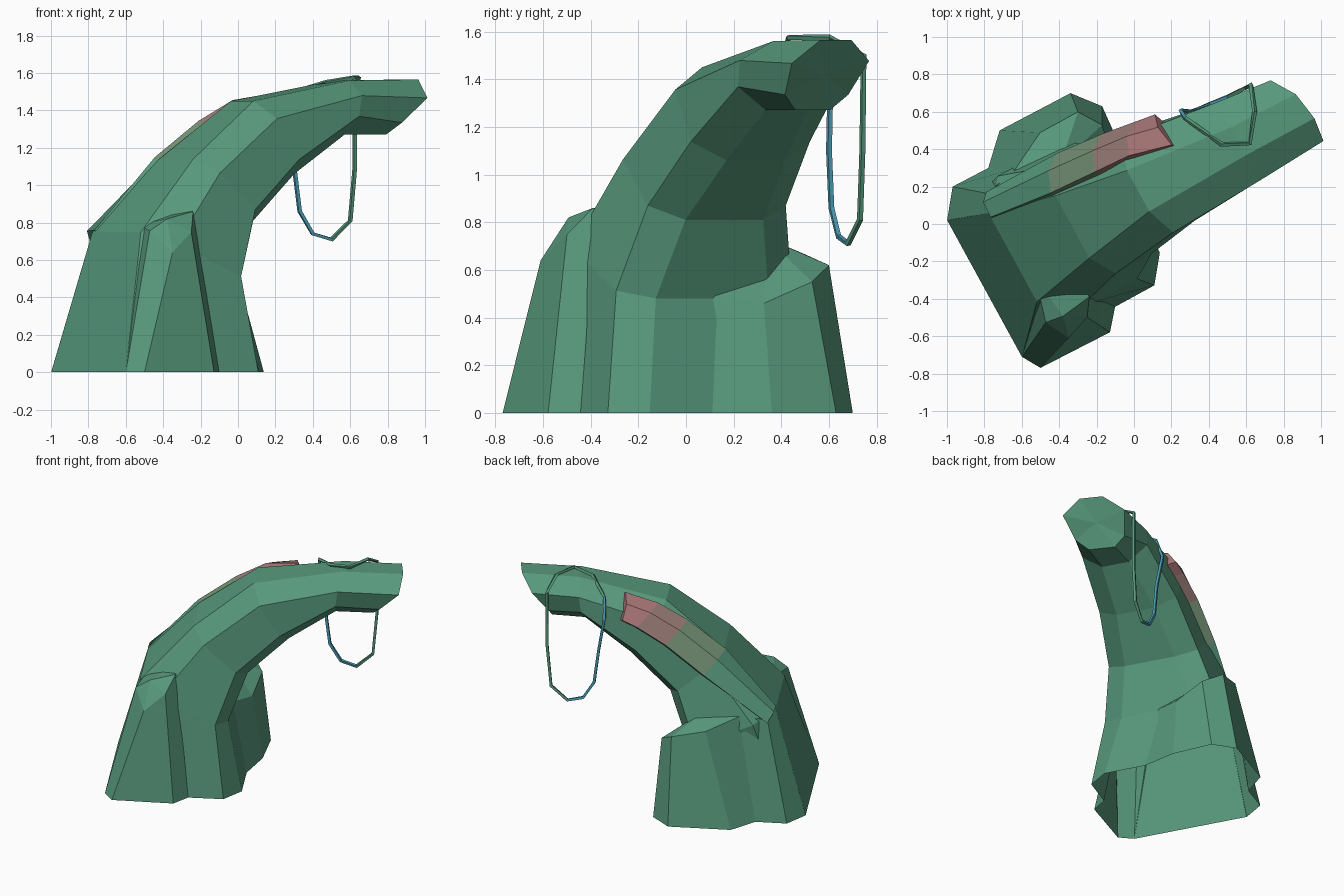
import bpy, bmesh, math
from mathutils import Vector

if "Cube" in bpy.data.objects:
    bpy.data.objects.remove(bpy.data.objects["Cube"])


def material(name, rgb):
    m = bpy.data.materials.new(name)
    m.diffuse_color = (*rgb, 1)
    m.use_nodes = True
    m.node_tree.nodes["Principled BSDF"].inputs["Base Color"].default_value = m.diffuse_color
    return m


GREEN = material("moss green", (0.095, 0.315, 0.2))
OLIVE = material("faded olive", (0.17, 0.27, 0.17))
ROSE = material("dusty rose", (0.30, 0.19, 0.175))
PINK = material("deep rose", (0.37, 0.17, 0.175))
BLUE = material("rope blue", (0.07, 0.33, 0.45))

# The arch leans along a slanted axis: u runs along the lean, v across it
DX, DY = 0.877, 0.48


def world(u, v, z):
    return Vector((u * DX - v * DY, u * DY + v * DX, z))


def loft(name, rings, mats, rule=None, closed=False, peak=None):
    """Skin a list of equal rings; ends capped flat, far end may be peaked."""
    bm = bmesh.new()
    rows = [[bm.verts.new(p) for p in r] for r in rings]
    n = len(rows[0])
    for i in range(len(rows) if closed else len(rows) - 1):
        a, b = rows[i], rows[(i + 1) % len(rows)]
        for j in range(n):
            k = (j + 1) % n
            f = bm.faces.new((a[j], a[k], b[k], b[j]))
            if rule:
                f.material_index = rule(i, f.calc_center_median())
    if not closed:
        bm.faces.new(rows[0])
    if peak:
        top = bm.verts.new(peak)
        for j in range(n):
            bm.faces.new((rows[-1][j], rows[-1][(j + 1) % n], top))
    elif not closed:
        bm.faces.new(rows[-1]).material_index = len(mats) - 1
    bmesh.ops.recalc_face_normals(bm, faces=bm.faces)
    me = bpy.data.meshes.new(name)
    bm.to_mesh(me)
    bm.free()
    for m in mats:
        me.materials.append(m)
    ob = bpy.data.objects.new(name, me)
    bpy.context.collection.objects.link(ob)
    return ob


# Main arch: eight-sided rings from outer edge (uo, zo) to inner edge (ui, zi),
# centre v, half widths outer / flank / inner, flank fractions, skew
def arch_ring(uo, zo, ui, zi, vc, ho, hf, hi, f0, f1, skew):
    pts = [(0, -ho), (f0, -hf), (f1, -hf), (1, -hi), (1, hi), (f1, hf), (f0, hf), (0, ho)]
    return [world(uo + (ui - uo) * t - skew * h, vc + h, zo + (zi - zo) * t) for t, h in pts]


ARCH = [
    (-0.867, 0.00, 0.048, 0.00, 0.08, 0.416, 0.42, 0.28, 0.12, 0.88, 0),
    (-0.655, 0.75, -0.054, 0.48, 0.155, 0.27, 0.42, 0.27, 0.23, 0.88, 0),
    (-0.297, 1.14, 0.07, 0.81, 0.145, 0.19, 0.33, 0.186, 0.23, 0.82, 0),
    (0.104, 1.45, 0.345, 1.06, 0.145, 0.125, 0.285, 0.14, 0.24, 0.80, 0),
    (0.70, 1.56, 0.66, 1.27, 0.12, 0.085, 0.24, 0.10, 0.28, 0.66, 0),
    (1.105, 1.565, 0.90, 1.27, 0.113, 0.08, 0.21, 0.09, 0.30, 0.78, 0.16),
]
rings = [arch_ring(*r) for r in ARCH]
rings[-1][1] += world(0.025, 0, -0.01)
# Blunt nose: undercut the lower flanks at the tip
for k, s in ((2, 1), (5, -1)):
    rings[-1][k] += world(-0.01, 0.04 * s, 0)
trunk = loft("arch_trunk", rings, [GREEN], peak=world(1.0, 0.11, 1.42))


# Buttress roots: base outline rising to a faceted top
def buttress(name, base, top, peak):
    return loft(name, [[world(u, v, 0) for u, v in base], [world(*p) for p in top]],
                [GREEN], peak=world(*peak))


roots = [
    buttress("front_buttress",
             [(-0.867, -0.335), (-0.808, -0.435), (-0.39, -0.446), (-0.30, -0.338), (-0.3, 0), (-0.8, 0)],
             [(-0.667, -0.235, 0.755), (-0.60, -0.367, 0.64), (-0.459, -0.318, 0.75),
              (-0.398, -0.227, 0.86), (-0.35, 0.0, 0.88), (-0.6, 0.0, 0.79)],
             (-0.57, -0.25, 0.82)),
    buttress("back_buttress",
             [(-0.867, 0.4975), (-0.755, 0.641), (-0.54, 0.637), (-0.39, 0.784), (0.038, 0.777),
              (0.153, 0.634), (0.13, 0.34), (0.048, 0.1)],
             [(-0.655, 0.425, 0.75), (-0.61, 0.52, 0.71), (-0.42, 0.56, 0.74), (-0.206, 0.67, 0.67),
              (0.025, 0.67, 0.62), (0.105, 0.546, 0.55), (0.06, 0.34, 0.46), (-0.08, 0.12, 0.5)],
             (-0.18, 0.48, 0.735)),
]

# Fuse the roots into the trunk, then open the underside
for r in roots:
    mod = trunk.modifiers.new("fuse", 'BOOLEAN')
    mod.operation, mod.solver, mod.object = 'UNION', 'EXACT', r
fused = bpy.data.meshes.new_from_object(trunk.evaluated_get(bpy.context.evaluated_depsgraph_get()))
trunk.modifiers.clear()
trunk.data = fused
for r in roots:
    bpy.data.objects.remove(r)
bm = bmesh.new()
bm.from_mesh(fused)
floor = [f for f in bm.faces if max(v.co.z for v in f.verts) < 0.001]
bmesh.ops.delete(bm, geom=floor, context='FACES')
bm.to_mesh(fused)
bm.free()


# Bark plate on the back flank, fading from green to rose at its upper end
def plate_ring(uT, vT, zT, uO, vO, zO):
    mid = ((uT + uO) / 2 - 0.02, (vT + vO) / 2 + 0.025, (zT + zO) / 2 + 0.03)
    return [world(uT, vT, zT), world(*mid), world(uO, vO, zO),
            world(uO + 0.05, vO - 0.14, zO - 0.06), world(uT + 0.06, vT - 0.08, zT - 0.08)]


PLATE = [
    (-0.655, 0.40, 0.76, -0.61, 0.53, 0.69),
    (-0.31, 0.36, 1.15, -0.18, 0.53, 1.02),
    (-0.05, 0.345, 1.345, 0.08, 0.505, 1.22),
    (0.15, 0.334, 1.455, 0.28, 0.475, 1.33),
    (0.38, 0.275, 1.495, 0.38, 0.46, 1.37),
]
loft("bark_plate", [plate_ring(*r) for r in PLATE], [GREEN, OLIVE, ROSE, PINK],
     rule=lambda i, c: i)

# Rope loop wrapped over the arch and hanging below it
ROPE = [Vector(p) for p in (
    (0.50, 0.68, 0.71), (0.40, 0.64, 0.74), (0.33, 0.61, 0.86), (0.30, 0.60, 1.10),
    (0.25, 0.605, 1.35), (0.275, 0.565, 1.49), (0.47, 0.425, 1.55), (0.62, 0.43, 1.575),
    (0.645, 0.60, 1.575), (0.625, 0.745, 1.50), (0.625, 0.74, 1.10), (0.60, 0.73, 0.81))]
rope_rings = []
for i, p in enumerate(ROPE):
    t = (ROPE[(i + 1) % len(ROPE)] - ROPE[i - 1]).normalized()
    a = t.cross(Vector((-DY, DX, 0.25))).normalized()
    b = t.cross(a)
    rope_rings.append([p + 0.013 * (a * math.cos(k * math.pi / 2 + 0.785)
                                    + b * math.sin(k * math.pi / 2 + 0.785)) for k in range(4)])
loft("rope_loop", rope_rings, [GREEN, BLUE], closed=True,
     rule=lambda i, c: 1 if c.x < 0.48 and c.z < 1.45 else 0)
